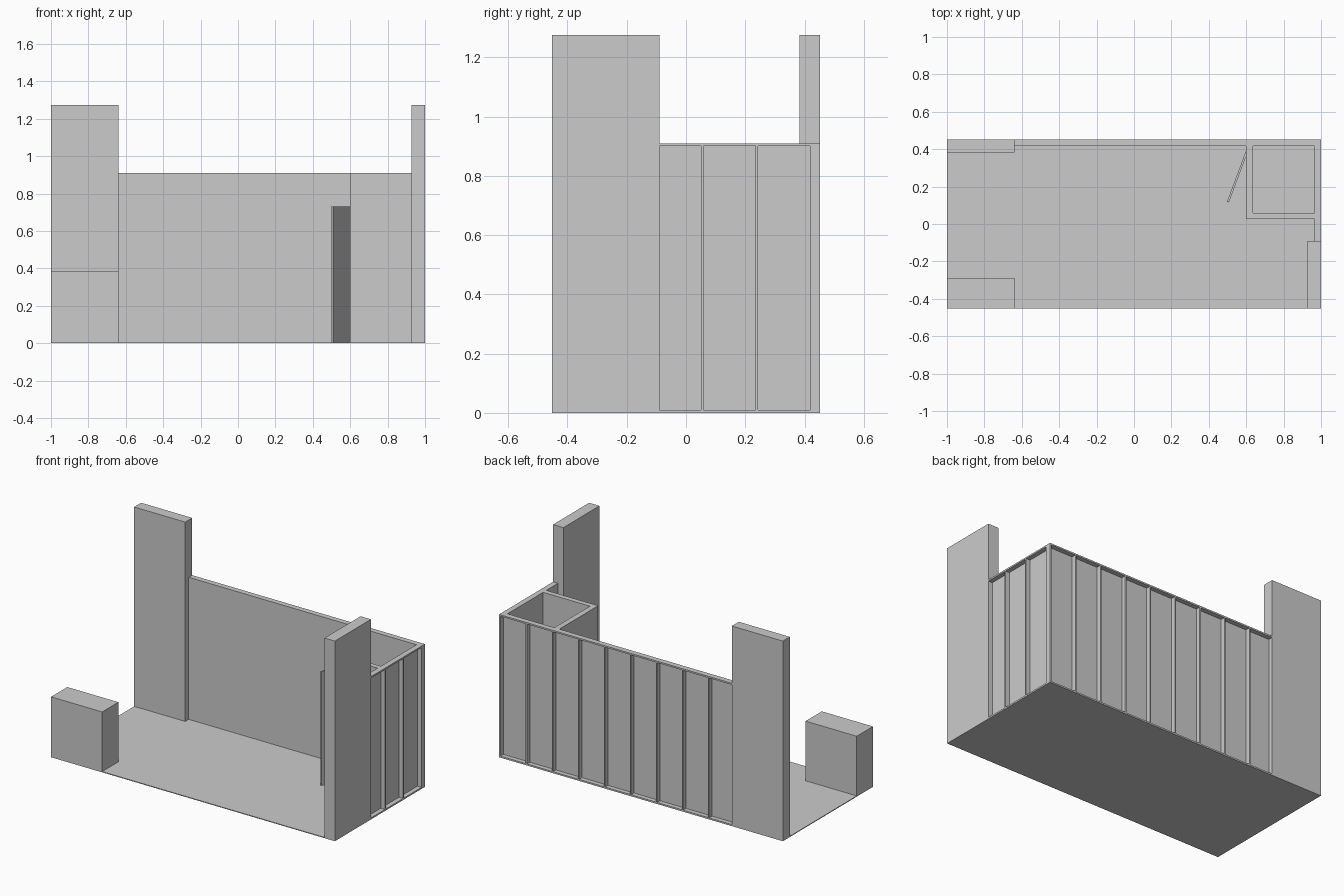
import bpy
from math import atan2, hypot

if "Cube" in bpy.data.objects:
    bpy.data.objects.remove(bpy.data.objects["Cube"])


def box(name, x0, x1, y0, y1, z0, z1):
    bpy.ops.mesh.primitive_cube_add(size=1)
    ob = bpy.context.object
    ob.name = name
    for v in ob.data.vertices:
        v.co.x = x0 if v.co.x < 0 else x1
        v.co.y = y0 if v.co.y < 0 else y1
        v.co.z = z0 if v.co.z < 0 else z1
    return ob


FLOOR = 0.005     # floor thickness
WALL = 0.91       # top of the framed walls
TALL = 1.275      # top of the tall end walls
PLATE = 0.01      # top and bottom plate height
DEPTH = 0.035     # framed wall thickness
SHEET = 0.006     # inner wall lining thickness
STUD = 0.009
PITCH = 0.1835
Y = 0.453

# Floor and solid blocks
box("floor", -1, 1, -Y, Y, 0, FLOOR)
box("back_left_tall_wall", -1, -0.64, 0.383, Y, FLOOR, TALL)
box("right_front_tall_wall", 0.927, 1, -Y, -0.09, FLOOR, TALL)
box("front_left_low_block", -1, -0.64, -Y, -0.29, FLOOR, 0.385)

# Back framed wall: lining, plates, studs
yi = Y - DEPTH
box("back_wall_lining", -0.64, 1, yi, yi + SHEET, FLOOR, WALL)
box("back_bottom_plate", -0.64, 1, yi + SHEET, Y, FLOOR, PLATE)
box("back_top_plate", -0.64, 1, yi + SHEET, Y, WALL - PLATE, WALL)
box("back_corner_stud", 1 - STUD, 1, yi + SHEET, Y, PLATE, WALL - PLATE)
for i in range(8):
    x = 0.808 - i * PITCH
    box("back_stud_%d" % (i + 1), x - STUD / 2, x + STUD / 2,
        yi + SHEET, Y, PLATE, WALL - PLATE)

# Right framed wall
xi = 1 - DEPTH
box("right_wall_lining", xi, xi + SHEET, -0.09, yi, FLOOR, WALL)
box("right_bottom_plate", xi + SHEET, 1, -0.09, yi, FLOOR, PLATE)
box("right_top_plate", xi + SHEET, 1, -0.09, yi, WALL - PLATE, WALL)
for i in range(2):
    y = 0.055 + i * PITCH
    box("right_stud_%d" % (i + 1), xi + SHEET, 1,
        y - STUD / 2, y + STUD / 2, PLATE, WALL - PLATE)

# Closet: front wall, plus left wall with a doorway
box("closet_front_wall", 0.6, xi, 0.027, 0.06, FLOOR, WALL)
box("closet_front_jamb", 0.6, 0.635, 0.06, 0.1, FLOOR, WALL)
box("closet_back_jamb", 0.6, 0.635, 0.395, yi, FLOOR, WALL)
box("closet_door_header", 0.6, 0.635, 0.1, 0.395, 0.73, WALL)

# Open door, hinged at the back jamb
hinge, tip = (0.6, 0.395), (0.497, 0.119)
dx, dy = tip[0] - hinge[0], tip[1] - hinge[1]
door = box("closet_door", 0, hypot(dx, dy), 0, 0.011, FLOOR, 0.73)
door.location = (hinge[0], hinge[1], 0)
door.rotation_euler.z = atan2(dy, dx)
